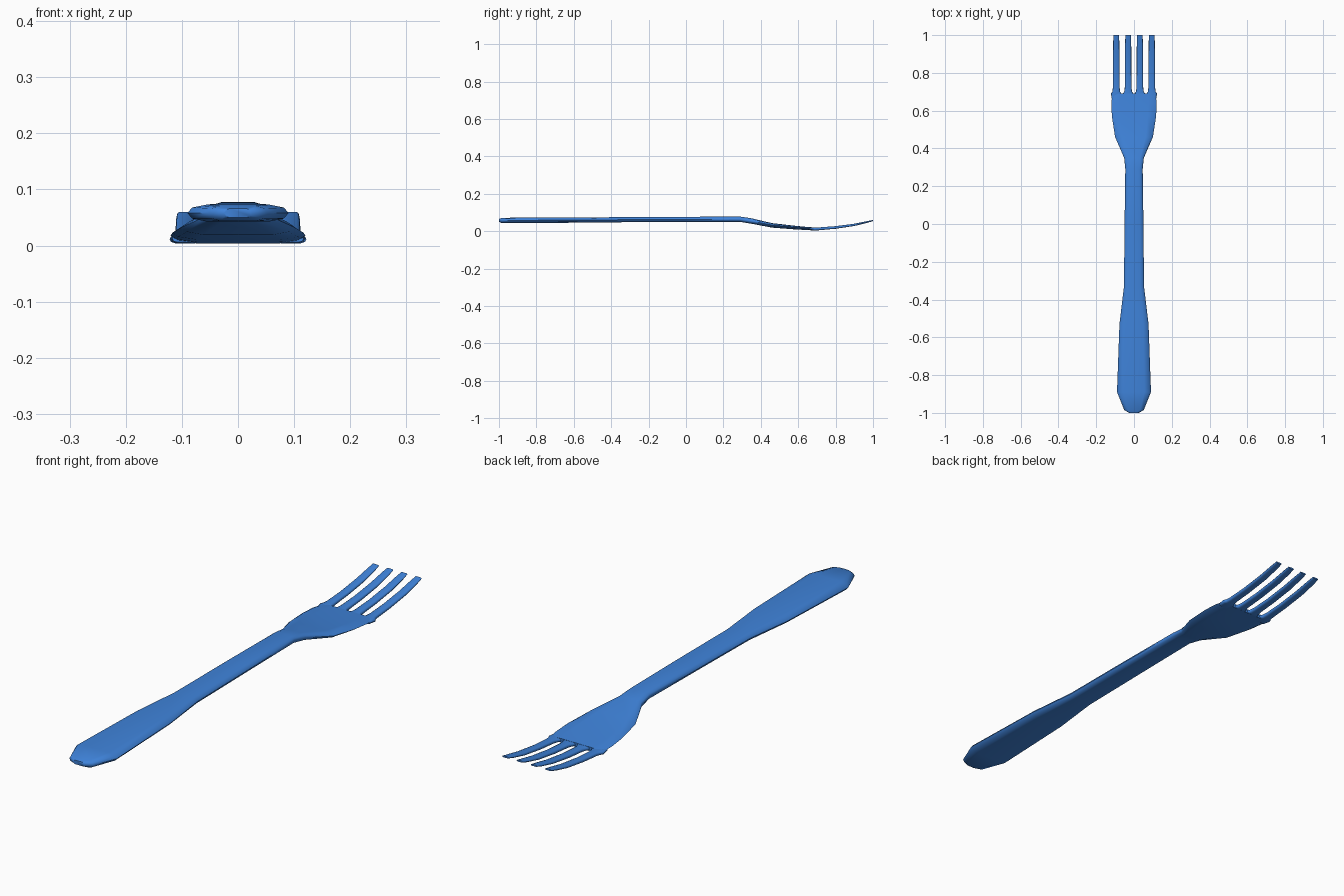
import bpy, bmesh

cube = bpy.data.objects.get("Cube")
if cube:
    bpy.data.objects.remove(cube)

blue = bpy.data.materials.new("blue_plastic")
blue.use_nodes = True
colour = (0.05, 0.23, 0.71, 1)
blue.diffuse_color = colour
blue.node_tree.nodes["Principled BSDF"].inputs["Base Color"].default_value = colour

# Rounded, flattened cross-section: (share of half width, share of half thickness)
QUARTER = [(1, 0), (0.91, 0.65), (0.62, 1)]
UPPER = QUARTER + [(-u, v) for u, v in reversed(QUARTER)]
SECTION = UPPER + [(u, -v) for u, v in reversed(UPPER[1:-1])]


def loft(name, stations, offset=0):
    """Skin stations of (y, half width, bottom z, top z, edge lift)."""
    bm = bmesh.new()
    rings = []
    for y, width, low, high, lift in stations:
        mid, half = (low + high) / 2, (high - low) / 2
        rings.append([bm.verts.new((offset + u * width, y, mid + v * half + lift * u * u))
                      for u, v in SECTION])
    count = len(SECTION)
    for a, b in zip(rings, rings[1:]):
        for i in range(count):
            j = (i + 1) % count
            bm.faces.new((a[i], a[j], b[j], b[i]))
    bm.faces.new(rings[0])
    bm.faces.new(rings[-1])
    bmesh.ops.recalc_face_normals(bm, faces=bm.faces)
    mesh = bpy.data.meshes.new(name)
    bm.to_mesh(mesh)
    bm.free()
    mesh.materials.append(blue)
    obj = bpy.data.objects.new(name, mesh)
    bpy.context.collection.objects.link(obj)
    bpy.ops.object.select_all(action="DESELECT")
    obj.select_set(True)
    bpy.context.view_layer.objects.active = obj
    bpy.ops.object.shade_smooth_by_angle(angle=0.9)


# Handle, neck and dished head as one continuous body
loft("handle_and_head", [
    (-1.00, 0.025, 0.050, 0.066, 0),
    (-0.985, 0.052, 0.044, 0.071, 0),
    (-0.89, 0.090, 0.043, 0.073, 0),
    (-0.53, 0.077, 0.046, 0.074, 0),
    (-0.33, 0.053, 0.048, 0.075, 0),
    (0.00, 0.050, 0.050, 0.077, 0),
    (0.29, 0.046, 0.050, 0.078, 0),
    (0.35, 0.052, 0.040, 0.069, 0),
    (0.46, 0.100, 0.018, 0.042, 0.003),
    (0.57, 0.117, 0.009, 0.029, 0.004),
    (0.64, 0.120, 0.005, 0.022, 0.004),
    (0.69, 0.114, 0.003, 0.019, 0.002),
])

# Four upswept tines, flared at the root to round the gaps
TINE = [
    (0.66, 0.023, 0.006, 0.018, 0),
    (0.69, 0.028, 0.004, 0.019, 0),
    (0.70, 0.021, 0.004, 0.020, 0),
    (0.72, 0.018, 0.006, 0.021, 0),
    (0.80, 0.017, 0.013, 0.027, 0),
    (0.90, 0.017, 0.028, 0.040, 0),
    (0.97, 0.016, 0.045, 0.054, 0),
    (1.00, 0.014, 0.054, 0.060, 0),
]
for name, x in [("outer_left_tine", 0.094), ("inner_left_tine", 0.031),
                ("inner_right_tine", -0.031), ("outer_right_tine", -0.094)]:
    loft(name, TINE, x)
